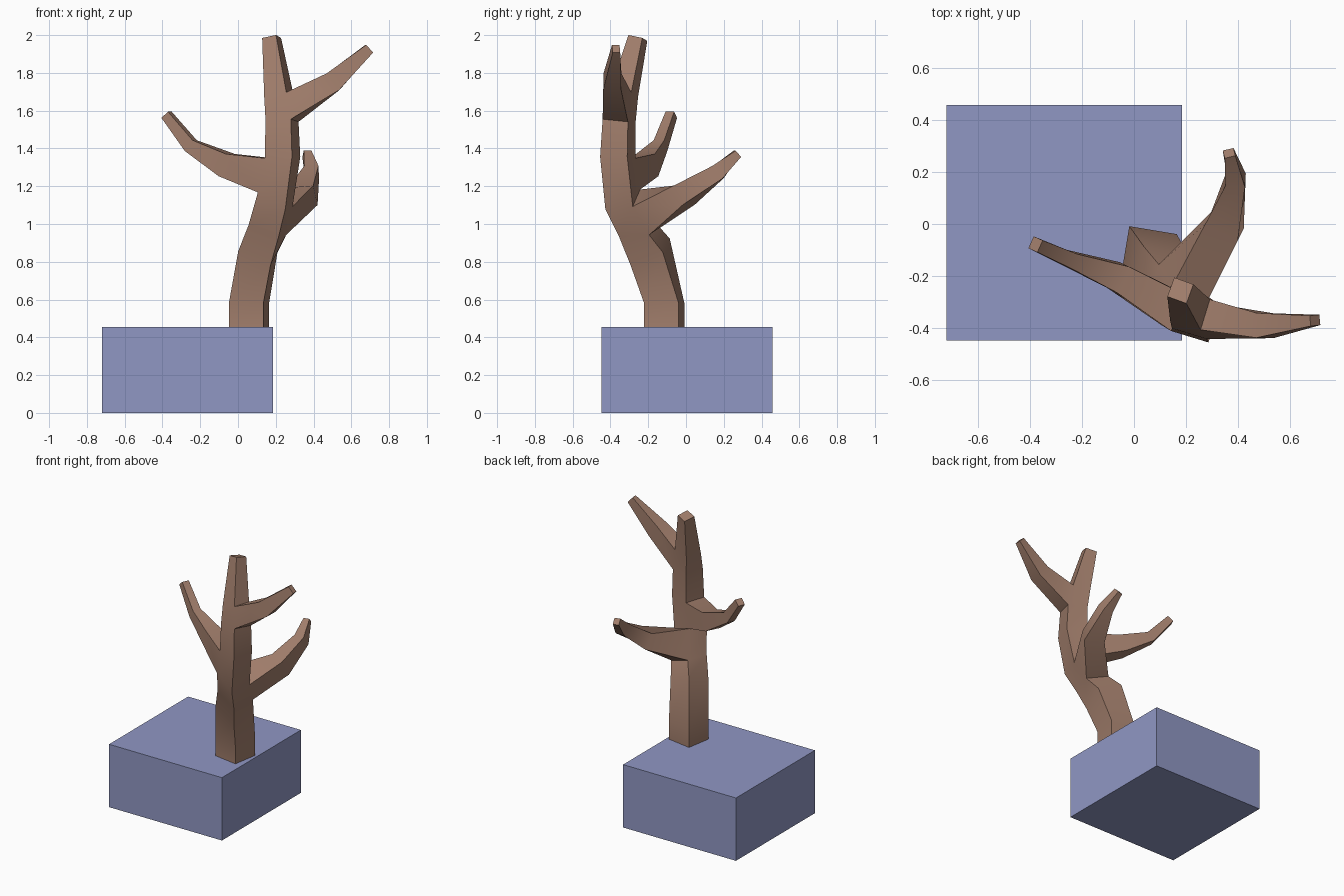
import bpy, bmesh, math
from mathutils import Vector

if "Cube" in bpy.data.objects:
    bpy.data.objects.remove(bpy.data.objects["Cube"])


def paint(obj, name, rgb):
    mat = bpy.data.materials.new(name)
    mat.diffuse_color = (*rgb, 1)
    mat.use_nodes = True
    mat.node_tree.nodes["Principled BSDF"].inputs["Base Color"].default_value = mat.diffuse_color
    obj.data.materials.append(mat)


# Base block
bpy.ops.mesh.primitive_cube_add(size=1, location=(-0.268, 0.005, 0.2275))
block = bpy.context.object
block.name = "base_block"
block.scale = (0.904, 0.904, 0.455)
paint(block, "block_blue", (0.28, 0.31, 0.55))

bm = bmesh.new()


def trunk_ring(x, y, z, size, turn, slope_u, slope_v):
    """Square section, turned about z and tilted; order FL, FR, BR, BL."""
    a, h = math.radians(turn), size / 2
    u = Vector((math.cos(a), math.sin(a), slope_u)) * h
    v = Vector((-math.sin(a), math.cos(a), slope_v)) * h
    c = Vector((x, y, z))
    return [bm.verts.new(c + i * u + j * v)
            for i, j in ((-1, -1), (1, -1), (1, 1), (-1, 1))]


def bridge(a, b, skip=()):
    for i in range(4):
        if i not in skip:
            j = (i + 1) % 4
            bm.faces.new((a[i], a[j], b[j], b[i]))


# Trunk sections: x, y, z, size, turn, slope across, slope in depth
rings = [trunk_ring(*r) for r in (
    (0.058, -0.115, 0.455, 0.185, -9.5, 0, 0),
    (0.058, -0.115, 0.580, 0.185, -9.5, 0, 0),
    (0.105, -0.190, 0.853, 0.175, -12, -0.42, 0.38),
    (0.155, -0.255, 0.967, 0.165, -14, -0.35, 0.05),
    (0.197, -0.335, 1.130, 0.150, -15, -0.60, 0.10),
    (0.236, -0.361, 1.352, 0.150, -17, 0.05, 0),
    (0.233, -0.354, 1.548, 0.140, -17, 0, -0.10),
    (0.215, -0.330, 1.685, 0.122, -17, 0.20, 0),
    (0.178, -0.255, 1.985, 0.078, -20, 0.20, -0.20),
)]

# Branches: trunk segment -> (trunk side, sections as x, y, z, width, height)
branches = {
    3: (2, ((0.347, -0.010, 1.152, 0.140, 0.115),
            (0.390, 0.170, 1.275, 0.075, 0.085),
            (0.365, 0.272, 1.372, 0.042, 0.045))),
    4: (3, ((-0.060, -0.205, 1.312, 0.110, 0.125),
            (-0.250, -0.135, 1.415, 0.060, 0.072),
            (-0.378, -0.078, 1.578, 0.050, 0.050))),
    6: (1, ((0.503, -0.390, 1.753, 0.095, 0.110),
            (0.695, -0.370, 1.928, 0.040, 0.055))),
}

for n in range(len(rings) - 1):
    skip = (branches[n][0],) if n in branches else ()
    bridge(rings[n], rings[n + 1], skip)
bm.faces.new(rings[0][::-1])
bm.faces.new(rings[-1])

# Branches grow out of the open trunk sides
for n, (side, sections) in branches.items():
    k = (side + 1) % 4
    lo, hi = rings[n], rings[n + 1]
    prev = [lo[side], lo[k], hi[k], hi[side]]
    path = [sum((v.co for v in prev), Vector()) / 4]
    path += [Vector(s[:3]) for s in sections]
    for i, (x, y, z, w, h) in enumerate(sections, 1):
        d = (path[min(i + 1, len(path) - 1)] - path[i - 1]).normalized()
        right = d.cross(Vector((0, 0, 1))).normalized()
        up = right.cross(d)
        ring = [bm.verts.new(path[i] + right * a * w / 2 + up * b * h / 2)
                for a, b in ((1, -1), (-1, -1), (-1, 1), (1, 1))]
        bridge(prev, ring)
        prev = ring
    bm.faces.new(prev)

bmesh.ops.recalc_face_normals(bm, faces=bm.faces)
mesh = bpy.data.meshes.new("tree")
bm.to_mesh(mesh)
bm.free()
tree = bpy.data.objects.new("tree", mesh)
bpy.context.collection.objects.link(tree)
paint(tree, "bark_brown", (0.36, 0.21, 0.15))

# Soft shading along the bark, crisp corners
bpy.ops.object.select_all(action='DESELECT')
tree.select_set(True)
bpy.context.view_layer.objects.active = tree
bpy.ops.object.shade_smooth_by_angle(angle=math.radians(40))
